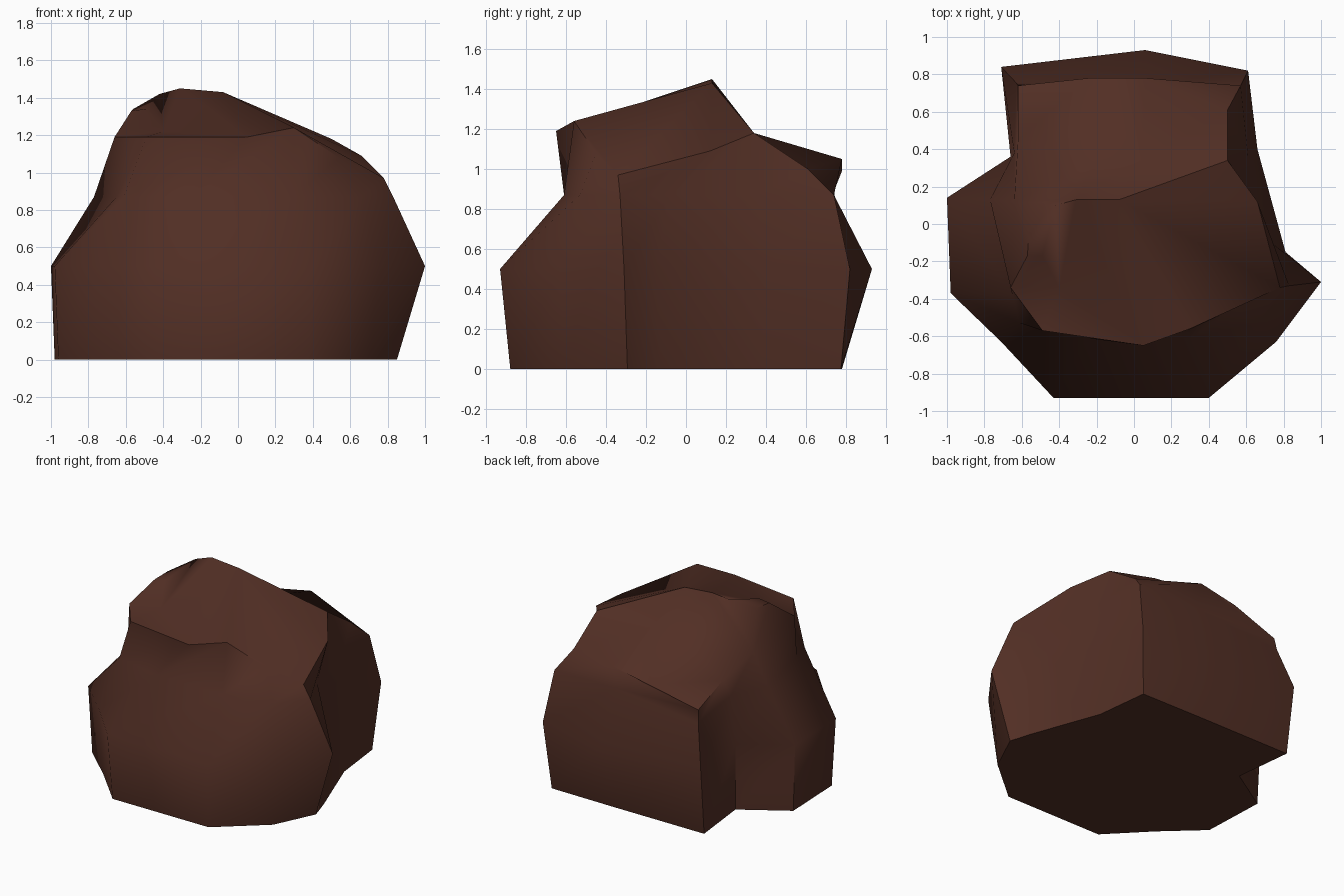
import bpy, bmesh, math

if "Cube" in bpy.data.objects:
    bpy.data.objects.remove(bpy.data.objects["Cube"])

# Single dark brown stone colour
stone = bpy.data.materials.new("dark brown stone")
stone.diffuse_color = (0.084, 0.028, 0.018, 1)
stone.use_nodes = True
stone.node_tree.nodes["Principled BSDF"].inputs["Base Color"].default_value = stone.diffuse_color

# Widest outline of the boulder (z = 0.5), anticlockwise from front left
belly = [(-.43, -.93), (.40, -.93), (.76, -.63), (1, -.31), (.81, -.15),
         (.66, .40), (.61, .82), (.06, .93), (-.71, .84), (-.66, .36),
         (-1, .14), (-.98, -.37), (-.71, -.63)]
# Recessed outline beneath the cap (z = 0.87)
neck = [(-.25, -.61), (.30, -.61), (.66, -.53), (.83, -.33), (.71, -.08),
        (.61, .36), (.57, .74), (.06, .74), (-.63, .755), (-.64, .38),
        (-.77, .13), (-.65, -.38), (-.61, -.53)]
# Uneven edge of the cap
rim = [(.05, -.65, 1.19), (.30, -.56, 1.24), (.54, -.45, 1.08), (.78, -.34, .97),
       (.66, .12, 1.09), (.50, .34, 1.18), (.50, .61, 1.0), (.06, .78, 1.05),
       (-.62, .74, .89), (-.62, .45, 1.0), (-.64, .12, 1.09),
       (-.66, -.34, 1.19), (-.49, -.57, 1.19)]
# Peak (p, q), rear shelf (s, t, b) and small knob (n, o, c, m, a) on the cap
summit = {"p": (-.31, .13, 1.45), "q": (-.08, .13, 1.43), "s": (.04, .34, 1.18),
          "t": (-.20, .34, 1.18), "b": (-.24, .78, .99), "n": (-.57, -.17, 1.33),
          "o": (-.49, -.17, 1.34), "c": (-.56, -.03, 1.34),
          "m": (-.40, -.34, 1.22), "a": (-.42, .10, 1.42)}
facets = ["0 1 q", "1 2 3 q", "3 4 q", "4 5 q", "5 s q", "5 6 s", "6 7 s",
          "7 b s", "7 8 b", "b 8 9", "b 9 t", "b t s", "t 9 10", "t 10 p",
          "s t p q", "10 a p", "10 c a", "10 n c", "10 11 n", "11 m o n",
          "n o c", "c o a", "o m a", "a m p", "11 12 m", "12 0 m", "m 0 p", "0 q p"]

bm = bmesh.new()


def ring(points):
    return [bm.verts.new(p) for p in points]


# Base outline tucks in under the belly, filled out on the right
feet = [(min(.85, x * (.98 if x < 0 else .93)), min(.78, y * .945), 0) for x, y in belly]
feet[4] = (.80, -.13, 0)
base = ring(feet)
rings = [base, ring((x, y, .5) for x, y in belly),
         ring((x, y, .87 if i != 8 else .8) for i, (x, y) in enumerate(neck)), ring(rim)]

# Sides, underside and cap
bm.faces.new(base[::-1])
n = len(belly)
for lo, hi in zip(rings, rings[1:]):
    for i in range(n):
        j = (i + 1) % n
        bm.faces.new((lo[i], lo[j], hi[j], hi[i]))
named = {k: bm.verts.new(p) for k, p in summit.items()}
named.update({str(i): v for i, v in enumerate(rings[-1])})
for f in facets:
    bm.faces.new([named[k] for k in f.split()])
bmesh.ops.recalc_face_normals(bm, faces=bm.faces)

mesh = bpy.data.meshes.new("boulder")
bm.to_mesh(mesh)
bm.free()
mesh.materials.append(stone)
boulder = bpy.data.objects.new("boulder", mesh)
bpy.context.collection.objects.link(boulder)
bpy.context.view_layer.objects.active = boulder
boulder.select_set(True)
bpy.ops.object.shade_smooth_by_angle(angle=math.radians(55))
